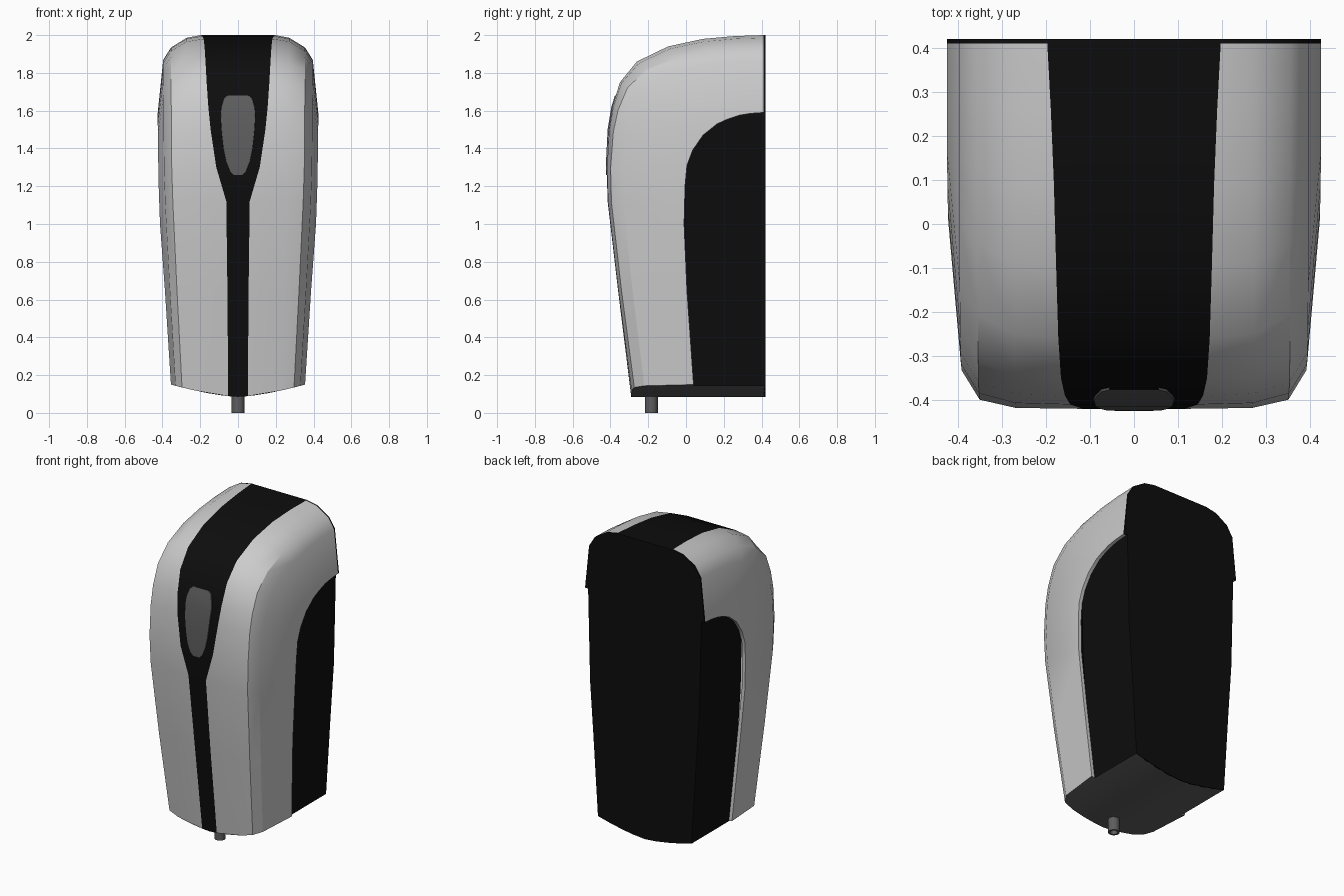
import bpy, bmesh
from math import radians

if "Cube" in bpy.data.objects:
    bpy.data.objects.remove(bpy.data.objects["Cube"])


def material(name, v):
    m = bpy.data.materials.new(name)
    m.diffuse_color = (v, v, v, 1)
    m.use_nodes = True
    m.node_tree.nodes["Principled BSDF"].inputs["Base Color"].default_value = m.diffuse_color
    return m


BLACK = material("black_plastic", 0.004)
DARK = material("dark_grey", 0.11)


def make(name, verts, faces, mat=None, mirror=True, angle=27):
    me = bpy.data.meshes.new(name)
    me.from_pydata(verts, [], faces)
    ob = bpy.data.objects.new(name, me)
    bpy.context.collection.objects.link(ob)
    if mat:
        me.materials.append(mat)
    bm = bmesh.new()
    bm.from_mesh(me)
    if mirror:
        geom = bm.verts[:] + bm.edges[:] + bm.faces[:]
        bmesh.ops.mirror(bm, geom=geom, axis='X', merge_dist=0.0005)
    bmesh.ops.recalc_face_normals(bm, faces=bm.faces)
    bm.to_mesh(me)
    bm.free()
    bpy.ops.object.select_all(action='DESELECT')
    ob.select_set(True)
    bpy.context.view_layer.objects.active = ob
    bpy.ops.object.shade_smooth_by_angle(angle=radians(angle))
    return ob


def grid(rows):
    n = len(rows[0])
    faces = [(i * n + j, i * n + j + 1, (i + 1) * n + j + 1, (i + 1) * n + j)
             for i in range(len(rows) - 1) for j in range(n - 1)]
    return [v for r in rows for v in r], faces


def lerp_table(table, z):
    for (a, va), (b, vb) in zip(table, table[1:]):
        if z <= b:
            return va + (vb - va) * (z - a) / (b - a)
    return table[-1][1]


def bottom_z(x):
    return 0.085 + 0.065 * (abs(x) / 0.355) ** 1.5


# Rows: front outline y, z / shell side edge y, z / half width / stripe half width / roundness
ROWS = [
    (-.29, .15, .04, .15, .355, .052, 0),
    (-.36, .65, .005, .65, .387, .056, 0),
    (-.415, 1.12, -.01, 1.0, .413, .062, 0),
    (-.42, 1.3, -.005, 1.2, .42, .115, 0),
    (-.41, 1.5, .005, 1.31, .422, .145, .1),
    (-.39, 1.62, .035, 1.39, .423, .157, .2),
    (-.35, 1.75, .09, 1.47, .424, .166, .4),
    (-.26, 1.86, .165, 1.53, .425, .172, .7),
    (-.095, 1.94, .22, 1.555, .425, .177, .9),
    (.09, 1.98, .28, 1.575, .425, .182, 1),
    (.26, 1.995, .34, 1.585, .425, .189, 1),
    (.41, 2.0, .41, 1.59, .425, .197, 1),
]

# Light outer shell, swept section with chamfered corner and inward rim
shell, band = [], []
for i, (py, pz, qy, qz, w, b, r) in enumerate(ROWS):
    section = [(b, 0), (.64 * w, .005 + .03 * r), (.835 * w, .05 + .11 * r),
               (.932 * w, .21 + .11 * r), (w, 1), (w - .022, 1)]
    row = []
    for x, t in section:
        z = bottom_z(x) if i == 0 else pz + (qz - pz) * t
        row.append((x, py + (qy - py) * t, z))
    shell.append(row)
    band.append([(0, py, bottom_z(0) if i == 0 else pz), row[0]])
make("outer_shell", *grid(shell))

# Black centre stripe
make("centre_stripe", *grid(band), mat=BLACK)

# Black rear body sides
BODY = [(.15, .333), (.65, .365), (1.0, .389), (1.62, .403)]
body = [[(w - .03, -.04, z), (w, .0, z), (w, .415, z)] for z, w in BODY]
body[0] = [(x, y, bottom_z(x)) for x, y, z in body[0]]
make("rear_body", *grid(body), mat=BLACK)

# Back plate following the rear outline
outline = [(0, 2.0)] + [(x, z) for x, y, z in shell[-1]]
outline += [(w, z) for z, w in reversed(BODY[1:3])]
outline += [(x, bottom_z(x)) for x in (.333, .25, .16, .08, 0)]
n = len(outline)
verts = [(x, y, z) for y in (.41, .42) for x, z in outline]
faces = [tuple(range(n)), tuple(range(n, 2 * n))]
faces += [(k, k + 1, n + k + 1, n + k) for k in range(n - 1)]
make("back_plate", verts, faces, mat=BLACK)

# Curved underside
front = [(0, -.29), (.052, -.29)]
first = shell[0]
front += [(.14, -.29)] + [(v[0], v[1]) for v in first[1:4]] + [first[5][:2]]
under = [[(x, y, bottom_z(x)) for y in (fy, .415)] for x, fy in front]
make("underside", *grid(under), mat=DARK, angle=40)
# small rim closing the shell lip at the bottom corner
lip = [first[3], first[4], first[5]]
make("shell_lip", lip, [(0, 1, 2)], mat=DARK)

# Sensor window lying on the stripe
FRONT = [(r[1], r[0]) for r in ROWS[:8]]
WINDOW = [(1.26, .022), (1.28, .042), (1.33, .062), (1.4, .076), (1.5, .087),
          (1.58, .091), (1.62, .087), (1.665, .074), (1.68, .055)]
win = []
for z, w in WINDOW:
    y = lerp_table(FRONT, z)
    win.append([(0, y - .005, z), (w, y - .005, z), (w + .002, y + .004, z)])
make("sensor_window", *grid(win), mat=DARK)

# Hollow spout
bm = bmesh.new()
bmesh.ops.create_cone(bm, cap_ends=True, segments=16, radius1=.034, radius2=.034, depth=.14)
bmesh.ops.translate(bm, verts=bm.verts, vec=(0, -.183, .07))
bm.normal_update()
cap = [f for f in bm.faces if f.normal.z < -.9]
bmesh.ops.inset_region(bm, faces=cap, thickness=.012)
hole = bmesh.ops.extrude_face_region(bm, geom=cap)
bmesh.ops.delete(bm, geom=cap, context='FACES_ONLY')
bmesh.ops.translate(bm, verts=[v for v in hole['geom'] if isinstance(v, bmesh.types.BMVert)],
                    vec=(0, 0, .06))
tmp = bpy.data.meshes.new("tmp")
bm.to_mesh(tmp)
bm.free()
make("spout", [v.co[:] for v in tmp.vertices], [p.vertices[:] for p in tmp.polygons],
     mat=DARK, mirror=False, angle=35)
bpy.data.meshes.remove(tmp)
